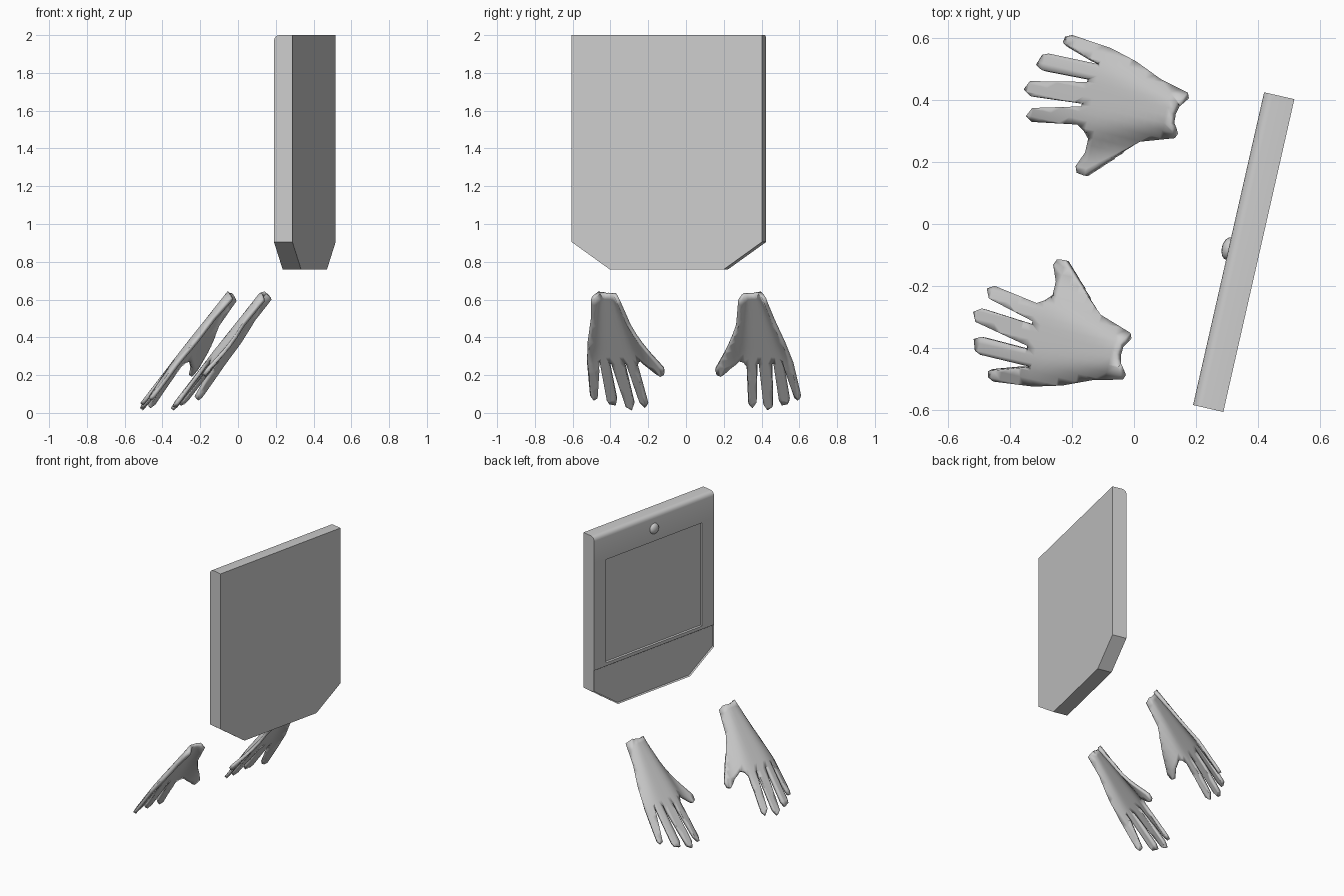
import bpy, bmesh, math
from mathutils import Vector

if "Cube" in bpy.data.objects:
    bpy.data.objects.remove(bpy.data.objects["Cube"], do_unlink=True)

TURN = math.radians(-12.8)   # whole arrangement is turned about z
MID = -0.01                  # panel centre line
HAND_MID = -0.023            # mirror line between the hands

grey = bpy.data.materials.new("plain_grey")
grey.use_nodes = True
colour = (0.6, 0.6, 0.6, 1)
grey.diffuse_color = colour
grey.node_tree.nodes["Principled BSDF"].inputs["Base Color"].default_value = colour


def finish(bm, name, smooth_angle=35):
    """Turn a bmesh into a finished, shaded object."""
    mesh = bpy.data.meshes.new(name)
    bm.to_mesh(mesh)
    bm.free()
    obj = bpy.data.objects.new(name, mesh)
    bpy.context.collection.objects.link(obj)
    obj.rotation_euler.z = TURN
    mesh.materials.append(grey)
    bpy.ops.object.select_all(action='DESELECT')
    obj.select_set(True)
    bpy.context.view_layer.objects.active = obj
    bpy.ops.object.shade_smooth_by_angle(angle=math.radians(smooth_angle))
    return obj


def cut(bm, faces, point, normal):
    """Slice the given faces with a plane."""
    geom = set(faces)
    for f in faces:
        geom.update(f.edges)
        geom.update(f.verts)
    bmesh.ops.bisect_plane(bm, geom=list(geom), dist=1e-5,
                           plane_co=point, plane_no=normal)


def make_panel():
    front, back, half, low_half = 0.315, 0.415, 0.517, 0.31
    bottom, shoulder, top = 0.76, 0.905, 2.0
    outline = [(-low_half, bottom), (low_half, bottom), (half, shoulder),
               (half, top), (-half, top), (-half, shoulder)]
    bm = bmesh.new()
    face = bm.faces.new([bm.verts.new((front, MID + u, z)) for u, z in outline])
    out = bmesh.ops.extrude_face_region(bm, geom=[face], use_keep_orig=True)
    moved = [g for g in out["geom"] if isinstance(g, bmesh.types.BMVert)]
    bmesh.ops.translate(bm, verts=moved, vec=(back - front, 0, 0))
    bmesh.ops.recalc_face_normals(bm, faces=bm.faces)

    # rounded top front edge
    edge = [e for e in bm.edges
            if all(v.co.z > top - 0.01 and v.co.x < front + 0.01 for v in e.verts)]
    bmesh.ops.bevel(bm, geom=edge, offset=0.03, segments=4, profile=0.5, affect='EDGES')

    # divide the front face into screen, surround and lower plate
    def front_faces():
        return [f for f in bm.faces if f.normal.x < -0.99 and f.calc_center_median().x < front + 0.001]
    split, screen_low, screen_high, screen_half = 1.06, 1.083, 1.81, 0.414
    for z in (split, screen_low, screen_high):
        cut(bm, front_faces(), (0, 0, z), (0, 0, 1))
    for u in (-screen_half, screen_half):
        band = [f for f in front_faces()
                if screen_low < f.calc_center_median().z < screen_high]
        cut(bm, band, (0, MID + u, 0), (0, 1, 0))
    bm.normal_update()

    # recess the screen and the lower plate
    def centred(lo, hi):
        return [f for f in front_faces()
                if lo < f.calc_center_median().z < hi
                and abs(f.calc_center_median().y - MID) < 0.1]
    screen, plate = centred(screen_low, screen_high), centred(0, split)
    bmesh.ops.inset_individual(bm, faces=screen, thickness=0.002, depth=-0.015)
    bmesh.ops.inset_individual(bm, faces=plate, thickness=0.008, depth=-0.008)
    finish(bm, "panel")

    # small domed button above the screen
    bm = bmesh.new()
    bmesh.ops.create_uvsphere(bm, u_segments=16, v_segments=8, radius=0.037)
    bmesh.ops.scale(bm, vec=(0.6, 1, 1), verts=bm.verts)
    bmesh.ops.translate(bm, vec=(front, MID, 1.9), verts=bm.verts)
    finish(bm, "button", 60)


# flat outline of one open hand, from the wrist round the fingers to the thumb
HAND = [(.076, .451), (-.02, .475), (-.11, .513), (-.2, .537),
        (-.33, .55), (-.35, .54), (-.354, .521), (-.227, .478),             # little finger
        (-.235, .477), (-.39, .475), (-.41, .466), (-.422, .43), (-.4, .418), (-.248, .423),  # ring
        (-.25, .413), (-.429, .375), (-.443, .345), (-.418, .328), (-.25, .342),  # middle
        (-.25, .332), (-.403, .292), (-.417, .262), (-.394, .248), (-.25, .272),  # first finger
        (-.225, .257), (-.205, .235), (-.205, .19), (-.225, .14), (-.217, .12), (-.195, .117),  # thumb
        (-.122, .188), (-.04, .263), (.067, .299), (.04, .34), (.037, .375), (.045, .41)]


def hand_height(x, y):
    """Sloping plane, arched over the knuckles and tighter at the wrist."""
    t = min(max((x + 0.2) / 0.27, 0), 1)
    width = 0.16 - 0.09 * t
    drop = 0.1 * (1 - math.exp(-((y - 0.375) / width) ** 4))
    return 0.635 + 1.27 * (x - 0.037) - drop


def make_hand(name, side):
    bm = bmesh.new()
    bm.faces.new([bm.verts.new((x, y, 0)) for x, y in HAND])
    # slice into a grid so that the sheet can bend
    for i in range(17):
        cut(bm, bm.faces[:], (0.05 - 0.03 * i, 0, 0), (1, 0, 0))
    for i in range(17):
        cut(bm, bm.faces[:], (0, 0.14 + 0.025 * i, 0), (0, 1, 0))
    for v in bm.verts:
        v.co.z = hand_height(v.co.x, v.co.y)
        if side < 0:
            v.co.y = 2 * HAND_MID - v.co.y
    bm.normal_update()
    bmesh.ops.reverse_faces(bm, faces=[f for f in bm.faces if f.normal.z < 0])
    obj = finish(bm, name, 50)
    shell = obj.modifiers.new("thickness", 'SOLIDIFY')
    shell.thickness = 0.02
    shell.offset = -1


make_panel()
make_hand("left_hand", 1)
make_hand("right_hand", -1)
